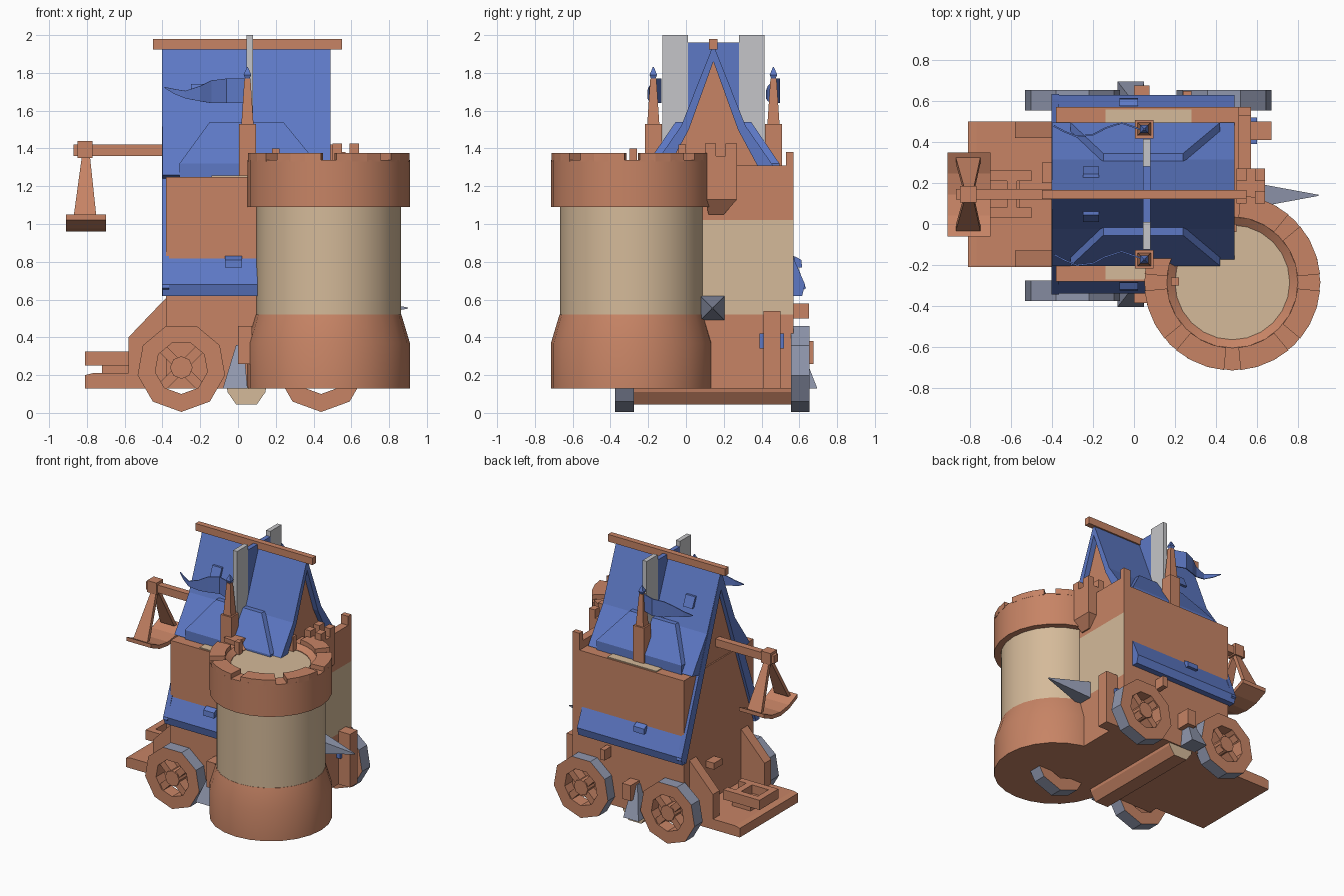
import bpy, bmesh, math
from mathutils import Vector, Matrix

cube = bpy.data.objects.get("Cube")
if cube:
    bpy.data.objects.remove(cube)


def material(name, r, g, b):
    m = bpy.data.materials.new(name)
    m.use_nodes = True
    m.diffuse_color = (r, g, b, 1)
    m.node_tree.nodes["Principled BSDF"].inputs["Base Color"].default_value = (r, g, b, 1)
    return m


BROWN = material("clay brown", 0.57, 0.23, 0.13)
BEIGE = material("sand plaster", 0.66, 0.49, 0.32)
BLUE = material("roof blue", 0.11, 0.19, 0.56)
STEEL = material("steel grey", 0.28, 0.31, 0.42)
PALE = material("pale grey", 0.56, 0.56, 0.58)


def finish(name, bm, *mats):
    bmesh.ops.recalc_face_normals(bm, faces=bm.faces)
    me = bpy.data.meshes.new(name)
    bm.to_mesh(me)
    bm.free()
    ob = bpy.data.objects.new(name, me)
    bpy.context.collection.objects.link(ob)
    for m in mats:
        me.materials.append(m)
    return ob


def frustum(name, low, high, z0, z1, *mats):
    """Solid between two level rectangles given as (x0, x1, y0, y1)."""
    bm = bmesh.new()
    rings = []
    for (x0, x1, y0, y1), z in ((low, z0), (high, z1)):
        rings.append([bm.verts.new((x, y, z)) for x, y in ((x0, y0), (x1, y0), (x1, y1), (x0, y1))])
    a, b = rings
    bm.faces.new(a)
    bm.faces.new(b)
    for i in range(4):
        j = (i + 1) % 4
        bm.faces.new((a[i], a[j], b[j], b[i]))
    return finish(name, bm, *mats)


def box(name, x0, x1, y0, y1, z0, z1, *mats):
    return frustum(name, (x0, x1, y0, y1), (x0, x1, y0, y1), z0, z1, *mats)


def prism(name, pts, axis, a, b, *mats):
    """Extrude a profile along x (points are y,z) or y (points are x,z)."""
    bm = bmesh.new()
    put = (lambda p: (a, p[0], p[1])) if axis == "x" else (lambda p: (p[0], a, p[1]))
    face = bm.faces.new([bm.verts.new(put(p)) for p in pts])
    out = bmesh.ops.extrude_face_region(bm, geom=[face])
    move = Vector((b - a, 0, 0)) if axis == "x" else Vector((0, b - a, 0))
    bmesh.ops.translate(bm, vec=move, verts=[v for v in out["geom"] if isinstance(v, bmesh.types.BMVert)])
    return finish(name, bm, *mats)


def lathe(name, profile, cx, cy, sides, *mats, start=0.0, sweep=math.tau):
    """Revolve a closed (radius, z) loop around a vertical axis."""
    bm = bmesh.new()
    full = sweep > 6.28
    rings = []
    for i in range(sides if full else sides + 1):
        t = start + sweep * i / sides
        rings.append([bm.verts.new((cx + r * math.cos(t), cy + r * math.sin(t), z)) for r, z in profile])
    n = len(profile)
    for i in range(sides):
        p, q = rings[i], rings[(i + 1) % len(rings)]
        for k in range(n):
            bm.faces.new((p[k], q[k], q[(k + 1) % n], p[(k + 1) % n]))
    if not full:
        bm.faces.new(rings[0])
        bm.faces.new(rings[-1])
    else:
        bmesh.ops.remove_doubles(bm, verts=bm.verts, dist=1e-5)
    return finish(name, bm, *mats)


def smooth(ob):
    bpy.ops.object.select_all(action="DESELECT")
    ob.select_set(True)
    bpy.context.view_layer.objects.active = ob
    bpy.ops.object.shade_smooth_by_angle(angle=math.radians(30))


MID = 0.145  # y of the ridge; front and back parts mirror about it

# Round tower
TX, TY = 0.48, -0.285
smooth(lathe("tower_base", [(0, 0.13), (0.43, 0.13), (0.43, 0.37), (0.385, 0.52), (0, 0.52)], TX, TY, 24, BROWN))
smooth(lathe("tower_shaft", [(0, 0.52), (0.383, 0.52), (0.383, 1.09), (0, 1.09)], TX, TY, 24, BEIGE))
smooth(lathe("tower_crown", [(0.28, 1.09), (0.43, 1.09), (0.43, 1.34), (0.32, 1.34), (0.28, 1.31)], TX, TY, 24, BROWN))
lathe("tower_floor", [(0, 1.2), (0.285, 1.2), (0.285, 1.305), (0, 1.305)], TX, TY, 24, BEIGE)
for i in range(8):
    lathe("tower_merlon", [(0.32, 1.33), (0.43, 1.33), (0.43, 1.375), (0.32, 1.375)], TX, TY, 3, BROWN,
          start=math.tau * (i + 0.12) / 8, sweep=math.tau * 0.095)
box("tower_post", 0.46, 0.5, -0.04, 0.0, 1.3, 1.42, BROWN)
box("tower_post", 0.18, 0.22, -0.3, -0.26, 1.3, 1.4, BROWN)

# Main hall, with a plastered wall on the left side
box("hall_base", -0.38, 0.57, -0.28, 0.57, 0.13, 0.52, BROWN)
middle = box("hall_middle", -0.38, 0.57, -0.28, 0.57, 0.52, 1.02, BROWN, BEIGE)
for f in middle.data.polygons:
    f.material_index = 1 if f.normal.x > 0.9 else 0
box("hall_top", -0.38, 0.57, -0.28, 0.57, 1.02, 1.25, BROWN)
box("side_parapet", 0.51, 0.57, 0.08, 0.57, 1.25, 1.31, BROWN)
box("corner_merlon", 0.51, 0.57, 0.53, 0.57, 1.25, 1.38, BROWN)
for y0, y1 in ((-0.27, -0.2), (0.49, 0.56)):
    box("floor_plaster", -0.14, 0.28, y0, y1, 1.25, 1.257, BEIGE)

# Small corner turret on the left side
frustum("turret_corbel", (0.55, 0.58, 0.12, 0.2), (0.55, 0.64, 0.1, 0.27), 1.05, 1.13, BROWN)
box("turret_body", 0.5, 0.64, 0.1, 0.27, 1.13, 1.36, BROWN)
for x in (0.5, 0.59):
    for y in (0.1, 0.21):
        box("turret_merlon", x, x + 0.05, y, y + 0.06, 1.36, 1.425, BROWN)

# Main roof with gables, ridge beam and long right-hand bargeboards
prism("main_roof", [(MID, 1.95), (MID + 0.17, 1.52), (MID + 0.35, 1.26), (MID + 0.27, 1.24), (MID + 0.13, 1.5),
                    (MID, 1.86), (MID - 0.13, 1.5), (MID - 0.27, 1.24), (MID - 0.35, 1.26), (MID - 0.17, 1.52)],
      "x", -0.4, 0.49, BLUE)
prism("gable_wall", [(MID, 1.87), (MID + 0.27, 1.25), (MID - 0.27, 1.25)], "x", -0.37, 0.45, BROWN)
box("ridge_beam", -0.45, 0.55, MID - 0.022, MID + 0.022, 1.925, 1.98, BROWN)
for s in (-1, 1):
    prism("bargeboard", [(MID, 1.95), (MID + s * 0.49, 0.66), (MID + s * 0.425, 0.62), (MID, 1.8)],
          "x", -0.402, -0.365, BLUE)
    prism("awning", [(MID + s * 0.42, 0.83), (MID + s * 0.485, 0.68), (MID + s * 0.47, 0.62), (MID + s * 0.42, 0.62)],
          "x", -0.4, 0.49, BLUE)
    prism("awning_shingle", [(MID + s * 0.43, 0.83), (MID + s * 0.465, 0.81), (MID + s * 0.47, 0.77), (MID + s * 0.43, 0.77)],
          "x", -0.07, 0.02, BLUE)
    prism("roof_shingle", [(MID + s * 0.07, 1.74), (MID + s * 0.1, 1.74), (MID + s * 0.135, 1.66), (MID + s * 0.09, 1.66)],
          "x", -0.25, -0.17, BLUE)

    # Dormer, fin board, pinnacle and pennant
    ys = sorted((MID + s * 0.35, MID + s * 0.05))
    yt = sorted((MID + s * 0.2, MID + s * 0.05))
    frustum("dormer_eave", (-0.31, 0.42, *ys), (-0.31, 0.42, *ys), 1.25, 1.32, BLUE)
    frustum("dormer_roof", (-0.31, 0.42, *ys), (-0.15, 0.24, *yt), 1.32, 1.54, BLUE)
    yf = sorted((MID + s * 0.135, MID + s * 0.27))
    box("fin_board", 0.045, 0.08, *yf, 1.35, 2.0, PALE)
    py = MID + s * 0.318

    def square(h, cx=0.05):
        return (cx - h, cx + h, py - h, py + h)

    frustum("pinnacle_block", square(0.045), square(0.045), 1.25, 1.53, BROWN)
    frustum("pinnacle_spire", square(0.032), square(0.016), 1.53, 1.77, BROWN)
    frustum("finial_base", square(0.01), square(0.02), 1.765, 1.79, BLUE)
    frustum("finial_tip", square(0.02), square(0.003), 1.79, 1.83, BLUE)
    bm = bmesh.new()
    rows = []
    for x, lo, hi in ((0.04, 1.64, 1.77), (-0.06, 1.64, 1.77), (-0.14, 1.64, 1.76), (-0.2, 1.65, 1.73),
                      (-0.28, 1.665, 1.705), (-0.34, 1.69, 1.715), (-0.39, 1.72, 1.725)):
        y = py + 0.035 * math.sin((0.04 - x) * 16)
        rows.append((bm.verts.new((x, y, lo)), bm.verts.new((x, y, hi))))
    for p, q in zip(rows, rows[1:]):
        bm.faces.new((p[0], q[0], q[1], p[1]))
    pennant = finish("pennant", bm, BLUE)
    pennant.modifiers.new("thickness", "SOLIDIFY").thickness = 0.008

    # Ram wedge and block, front and back
    yw = sorted((MID + s * 0.42, MID + s * 0.53))
    box("ram_block", 0.0, 0.075, *yw, 0.26, 0.46 if s < 0 else 0.38, BROWN)
    frustum("ram_wedge", (-0.08, 0.05, *sorted((MID + s * 0.4, MID + s * 0.55))),
            (-0.01, 0.03, *sorted((MID + s * 0.42, MID + s * 0.46))), 0.13, 0.36, STEEL)

    # Sloped cheeks beside the loading platform
    yc = (-0.21, -0.13) if s < 0 else (0.42, 0.5)
    prism("platform_cheek", [(-0.58, 0.13), (-0.37, 0.13), (-0.37, 0.62), (-0.58, 0.4)], "y", *yc, BROWN)
box("ridge_fin", 0.045, 0.08, MID - 0.135, MID + 0.135, 1.6, 1.96, BLUE)

# Loading platform with a raised frame
prism("platform", [(-0.81, 0.13), (-0.37, 0.13), (-0.37, 0.21), (-0.77, 0.21), (-0.81, 0.2)], "y", -0.21, 0.5, BROWN)
for y in (0.03, 0.21):
    box("frame_rail", -0.81, -0.5, y, y + 0.05, 0.25, 0.325, BROWN)
for x in (-0.81, -0.62):
    box("frame_end", x, x + 0.05, 0.08, 0.21, 0.25, 0.325, BROWN)
box("frame_foot", -0.72, -0.56, 0.05, 0.24, 0.2, 0.26, BROWN)

# Crane arm with hanging cradle
box("crane_arm", -0.87, -0.36, MID - 0.025, MID + 0.025, 1.36, 1.42, BROWN)
box("crane_head", -0.85, -0.77, MID - 0.04, MID + 0.04, 1.35, 1.44, BROWN)
for s in (-1, 1):
    ya, yb = MID + s * 0.18, MID + s * 0.02
    frustum("cradle_leg", (-0.87, -0.75, *sorted((ya, ya - s * 0.03))), (-0.825, -0.785, *sorted((yb, yb - s * 0.03))),
            1.04, 1.37, BROWN)
arc = [(MID + 0.205 * t, 0.99 + 0.06 * t * t) for t in (-1, -0.5, 0, 0.5, 1)]
prism("cradle_seat", arc + [(y, z - 0.03) for y, z in reversed(arc)], "x", -0.91, -0.7, BROWN)

# Keel log under the hall
keel = prism("keel_log", [(-0.06, 0.14), (-0.055, 0.11), (-0.01, 0.045), (0.1, 0.045), (0.145, 0.11), (0.15, 0.14)],
             "y", -0.3, 0.56, BROWN, BEIGE)
for f in keel.data.polygons:
    f.material_index = 1 if abs(f.normal.y) > 0.9 else 0


# Wheels: steel tread, brown spoked faces
def wheel(x, y):
    place = Matrix.Translation((x, y, 0.24)) @ Matrix.Rotation(math.pi / 2, 4, "X")
    rim = lathe("wheel_rim", [(0.14, -0.05), (0.235, -0.05), (0.235, 0.05), (0.14, 0.05)], 0, 0, 9, BROWN, STEEL,
                start=-math.pi / 2)
    for f in rim.data.polygons:
        outward = f.normal.x * f.center.x + f.normal.y * f.center.y > 0
        f.material_index = 1 if abs(f.normal.z) < 0.5 and outward else 0
    rim.data.transform(place)
    hub = lathe("wheel_hub", [(0, -0.05), (0.06, -0.05), (0.06, 0.05), (0, 0.05)], 0, 0, 8, BROWN)
    hub.data.transform(place)
    for k in range(2):
        bar = box("wheel_spoke", -0.16, 0.16, -0.025, 0.025, -0.04, 0.04, BROWN)
        bar.data.transform(place @ Matrix.Rotation(math.pi / 4 + k * math.pi / 2, 4, "Z"))


for wx in (-0.3, 0.44):
    for wy in (-0.325, 0.605):
        wheel(wx, wy)

# Side spike, buttress and wall pegs
bm = bmesh.new()
bmesh.ops.create_cone(bm, cap_ends=True, segments=4, radius1=0.09, radius2=0.004, depth=0.33,
                      matrix=Matrix.Translation((0.735, 0.14, 0.555)) @ Matrix.Rotation(math.pi / 2, 4, "Y")
                      @ Matrix.Rotation(math.pi / 4, 4, "Z"))
finish("side_spike", bm, STEEL)
box("buttress", 0.56, 0.67, 0.41, 0.5, 0.13, 0.54, BROWN)
box("buttress_band", 0.56, 0.6, 0.39, 0.52, 0.34, 0.42, BLUE)
box("back_peg", 0.24, 0.28, 0.56, 0.65, 0.5, 0.58, BROWN)
box("side_peg", -0.45, -0.37, 0.2, 0.3, 0.48, 0.53, BROWN)
